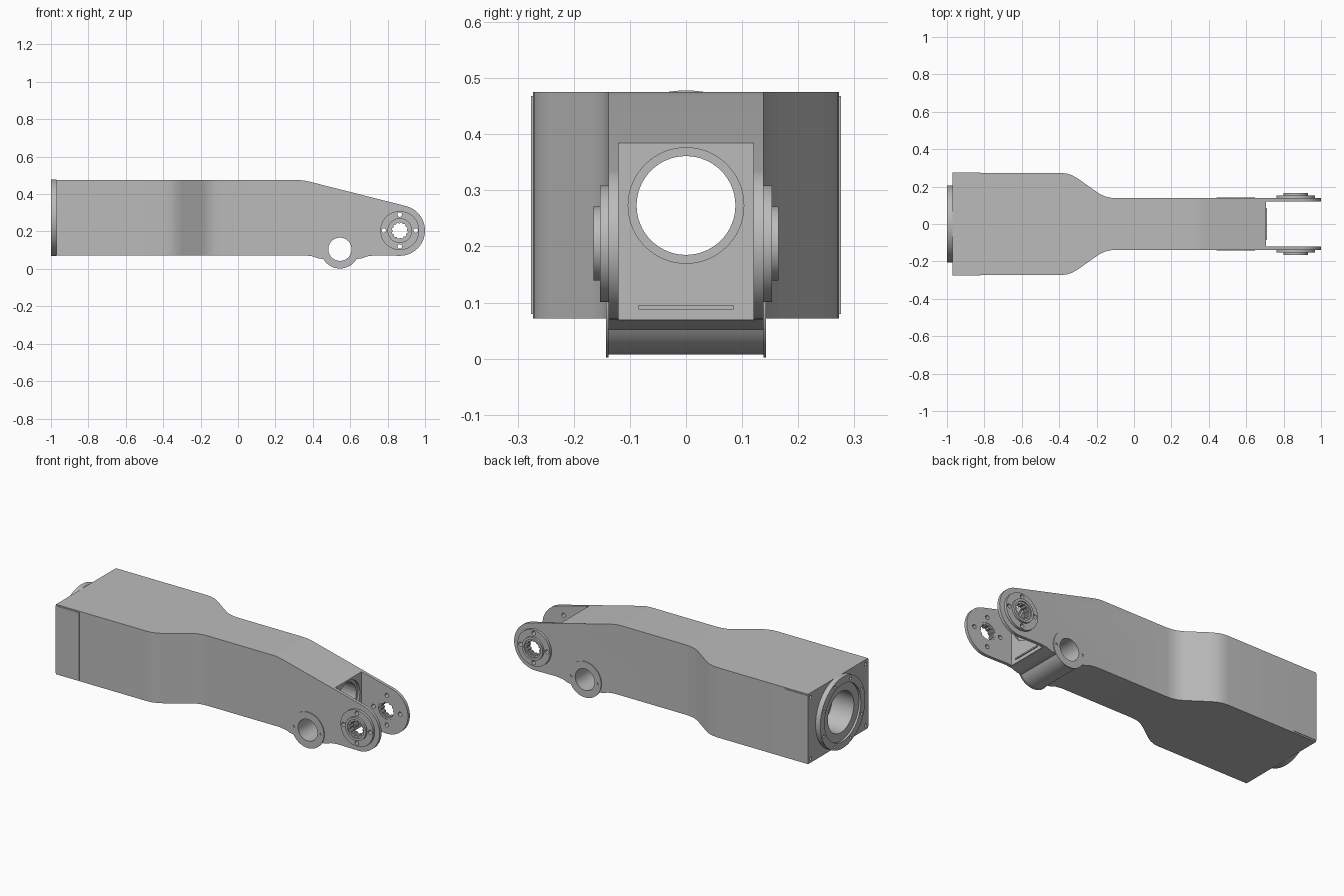
import bpy, bmesh, math
from mathutils import Vector

cube = bpy.data.objects.get("Cube")
if cube:
    bpy.data.objects.remove(cube, do_unlink=True)

grey = bpy.data.materials.new("cast_grey")
grey.use_nodes = True
grey.diffuse_color = (0.5, 0.5, 0.5, 1)
grey.node_tree.nodes["Principled BSDF"].inputs["Base Color"].default_value = (0.5, 0.5, 0.5, 1)


def prism(name, pts, axis, lo, hi):
    """Extrude an outline along an axis: 'x' takes (y, z), 'y' (x, z), 'z' (x, y)."""
    place = {"x": lambda p, d: (d, *p),
             "y": lambda p, d: (p[0], d, p[1]),
             "z": lambda p, d: (*p, d)}[axis]
    bm = bmesh.new()
    face = bm.faces.new([bm.verts.new(place(p, lo)) for p in pts])
    new = bmesh.ops.extrude_face_region(bm, geom=[face])["geom"]
    shift = Vector(place((0, 0), hi - lo))
    bmesh.ops.translate(bm, vec=shift, verts=[v for v in new if isinstance(v, bmesh.types.BMVert)])
    bmesh.ops.recalc_face_normals(bm, faces=bm.faces)
    mesh = bpy.data.meshes.new(name)
    bm.to_mesh(mesh)
    bm.free()
    mesh.materials.append(grey)
    obj = bpy.data.objects.new(name, mesh)
    bpy.context.collection.objects.link(obj)
    return obj


def arc(c, r, start, end, n):
    angles = [math.radians(start + (end - start) * i / n) for i in range(n + 1)]
    return [(c[0] + r * math.cos(a), c[1] + r * math.sin(a)) for a in angles]


def disc(name, c, r, axis, lo, hi, n=64):
    return prism(name, arc(c, r, 0, 360, n)[:-1], axis, lo, hi)


def box(name, x, y, z):
    return prism(name, [(x[0], y[0]), (x[1], y[0]), (x[1], y[1]), (x[0], y[1])], "z", *z)


def boolean(obj, tool, operation="DIFFERENCE"):
    mod = obj.modifiers.new("cut", "BOOLEAN")
    mod.operation, mod.solver, mod.object = operation, "EXACT", tool
    bpy.context.view_layer.objects.active = obj
    bpy.ops.object.modifier_apply(modifier=mod.name)
    bpy.data.objects.remove(tool, do_unlink=True)


PIVOT, TUBE, BORE = (0.865, 0.205), (0.545, 0.105), (0, 0.273)
BACK, WALL = -0.97, 0.705


def cut_disc(obj, c, r, axis, lo, hi, n=64):
    boolean(obj, disc("cutter", c, r, axis, lo, hi, n))


def around(c, r, n, offset=0):
    return arc(c, r, offset, offset + 360, n)[:-1]


# Main arm: side profile intersected with the necked plan outline
side = [(BACK, 0.072), (BACK, 0.475), (0.32, 0.475), (0.35, 0.473), (0.38, 0.467)]
side += arc(PIVOT, 0.135, 75, -90, 32)
side += [(0.73, 0.072), (0.69, 0.067), (0.66, 0.056)]
side += arc(TUBE, 0.098, -33, -147, 20)
side += [(0.43, 0.056), (0.40, 0.067), (0.36, 0.072)]
half = [(BACK, 0.273), (-0.39, 0.273), (-0.36, 0.27), (-0.33, 0.26), (-0.30, 0.243),
        (-0.19, 0.165), (-0.16, 0.149), (-0.13, 0.141), (-0.10, 0.138), (1.1, 0.138)]
plan = half + [(x, -y) for x, y in reversed(half)]
arm = prism("arm_body", side, "y", -0.4, 0.4)
boolean(arm, prism("plan_cutter", plan, "z", -0.2, 0.7), "INTERSECT")

# Fork slot, long bore with steps at both ends, and cross holes
boolean(arm, box("slot_cutter", (WALL, 1.2), (-0.12, 0.12), (-0.1, 0.6)))
cut_disc(arm, BORE, 0.088, "x", -1.2, 0.9)
cut_disc(arm, BORE, 0.118, "x", -1.2, -0.85)
cut_disc(arm, BORE, 0.103, "x", WALL - 0.012, 0.9)
cut_disc(arm, TUBE, 0.062, "y", -0.4, 0.4)
cut_disc(arm, PIVOT, 0.052, "y", -0.4, 0.4)
for p in around(PIVOT, 0.085, 4):
    cut_disc(arm, p, 0.012, "y", -0.4, 0.4, 16)
for y in (-0.25, 0.25):
    for z in (0.096, 0.45):
        cut_disc(arm, (y, z), 0.009, "x", -1.1, -0.93, 16)

# Stepped round flange on the back end
flange = disc("back_flange", BORE, 0.205, "x", -1.0, BACK, 96)
cut_disc(flange, BORE, 0.165, "x", -1.1, -0.988)
cut_disc(flange, BORE, 0.118, "x", -1.1, -0.9)
for p in around(BORE, 0.185, 8, 22.5):
    cut_disc(flange, p, 0.008, "x", -1.1, -0.985, 16)
parts = [arm, flange]

# Paired side parts
for s, label in ((1, "left"), (-1, "right")):
    def span(a, b):
        return sorted((s * a, s * b))

    # Pivot boss in two steps, with screw holes
    plate = disc(label + "_pivot_plate", PIVOT, 0.104, "y", *span(0.138, 0.153))
    cut_disc(plate, PIVOT, 0.052, "y", -0.4, 0.4)
    for p in around(PIVOT, 0.085, 4):
        cut_disc(plate, p, 0.012, "y", -0.4, 0.4, 16)
    hub = disc(label + "_pivot_hub", PIVOT, 0.066, "y", *span(0.153, 0.165))
    cut_disc(hub, PIVOT, 0.052, "y", -0.4, 0.4)

    # Splined bearing ring inside the pivot
    ring = disc(label + "_bearing_ring", PIVOT, 0.052, "y", *span(0.122, 0.158))
    teeth = [(PIVOT[0] + r * math.cos(i * math.pi / 24), PIVOT[1] + r * math.sin(i * math.pi / 24))
             for i in range(48) for r in [0.039 if i % 4 < 2 else 0.044]]
    boolean(ring, prism("spline_cutter", teeth, "y", -0.4, 0.4))

    # Washer around the cross tube
    washer = disc(label + "_tube_washer", TUBE, 0.103, "y", *span(0.138, 0.143))
    cut_disc(washer, TUBE, 0.062, "y", -0.4, 0.4)
    for p in around(TUBE, 0.085, 2):
        cut_disc(washer, p, 0.007, "y", -0.4, 0.4, 16)

    # Thin cover pad beside the back end
    pad = box(label + "_cover_pad", (BACK, -0.82), span(0.27, 0.276), (0.08, 0.468))
    parts += [plate, hub, ring, washer, pad]

# Ledge across the foot of the fork wall
parts.append(box("wall_ledge", (WALL - 0.005, WALL + 0.006), (-0.085, 0.085), (0.088, 0.096)))

# Smooth the round surfaces and keep the edges sharp
bpy.ops.object.select_all(action="DESELECT")
for obj in parts:
    obj.select_set(True)
bpy.context.view_layer.objects.active = arm
bpy.ops.object.shade_smooth_by_angle(angle=math.radians(30))
